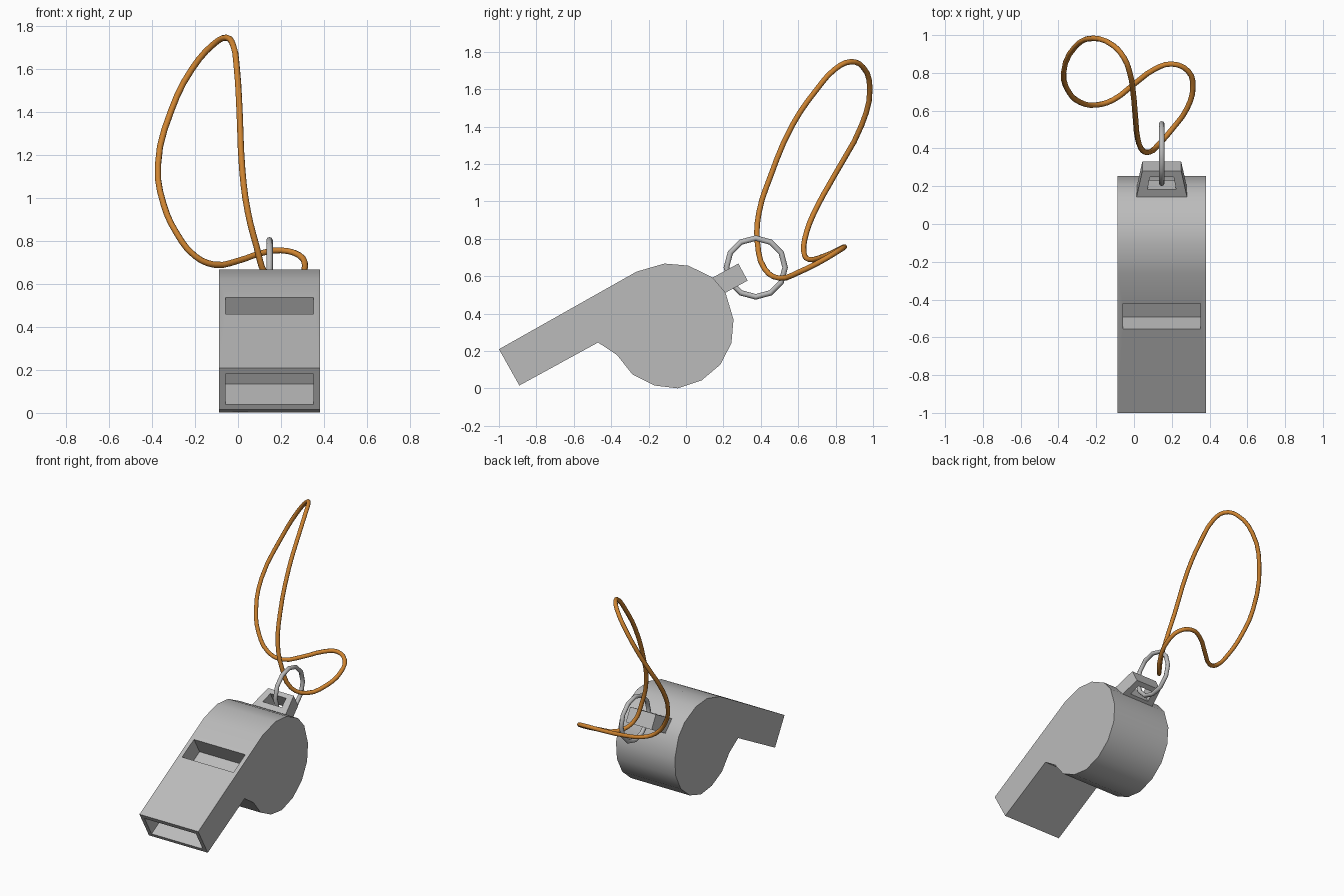
import bpy, bmesh, math
from mathutils import Vector

if "Cube" in bpy.data.objects:
    bpy.data.objects.remove(bpy.data.objects["Cube"])


def material(name, colour):
    m = bpy.data.materials.new(name)
    m.diffuse_color = (*colour, 1)
    m.use_nodes = True
    m.node_tree.nodes["Principled BSDF"].inputs["Base Color"].default_value = m.diffuse_color
    return m


METAL = material("grey metal", (0.50, 0.50, 0.50))
CORD = material("orange cord", (0.62, 0.23, 0.03))
CX = 0.147  # centre plane of the whistle


def make(name, bm, mat):
    bmesh.ops.recalc_face_normals(bm, faces=bm.faces[:])
    me = bpy.data.meshes.new(name)
    bm.to_mesh(me)
    bm.free()
    ob = bpy.data.objects.new(name, me)
    bpy.context.collection.objects.link(ob)
    me.materials.append(mat)
    return ob


def select(ob):
    bpy.ops.object.select_all(action='DESELECT')
    ob.select_set(True)
    bpy.context.view_layer.objects.active = ob


def smooth(ob, degrees):
    select(ob)
    bpy.ops.object.shade_smooth_by_angle(angle=math.radians(degrees))


def prism(name, profile, half):
    """Extrude a (y, z) outline across x, centred on the whistle plane."""
    bm = bmesh.new()
    a, b = ([bm.verts.new((CX + sx * half, y, z)) for y, z in profile] for sx in (-1, 1))
    bm.faces.new(a)
    bm.faces.new(b)
    n = len(profile)
    for i in range(n):
        j = (i + 1) % n
        bm.faces.new((a[i], a[j], b[j], b[i]))
    return make(name, bm, METAL)


# Whistle body: sloping mouthpiece running into a round drum
body = prism("whistle_body", [
    (-1.0, .21), (-.264, .625), (-.115, .668), (.013, .657), (.142, .593),
    (.211, .513), (.254, .369), (.243, .243), (.184, .128), (.083, .043),
    (-.045, .001), (-.168, .016), (-.286, .075), (-.369, .179), (-.47, .246),
    (-.891, .016)], 0.235)


# Mouth opening and air slot, cut in the slanted frame of the mouthpiece
def slanted(s, t):
    return (-1 + .871 * s + .491 * t, .21 + .491 * s - .871 * t)


for s0, s1, t0, t1 in ((-.1, .19, .034, .195), (.511, .666, -.1, .13)):
    cutter = prism("cutter", [slanted(s0, t0), slanted(s1, t0),
                              slanted(s1, t1), slanted(s0, t1)], 0.205)
    cutter.hide_render = True
    mod = body.modifiers.new("cut", 'BOOLEAN')
    mod.operation = 'DIFFERENCE'
    mod.solver = 'EXACT'
    mod.object = cutter
    select(body)
    bpy.ops.object.modifier_apply(modifier=mod.name)
    bpy.data.objects.remove(cutter)
smooth(body, 30)

# Tapered lug with a hole for the ring
bm = bmesh.new()
outer = [(-.135, -.005), (.135, -.005), (.103, .157), (-.103, .157)]
inner = [(-.076, .045), (.076, .045), (.063, .122), (-.063, .122)]
layers = []
for t in (0, .104):
    layers.append([[bm.verts.new((CX + x, .142 + .879 * s + .478 * t,
                                  .593 + .478 * s - .879 * t)) for x, s in loop]
                   for loop in (outer, inner)])
(to, ti), (bo, bi) = layers
for i in range(4):
    j = (i + 1) % 4
    for p, q in ((to, ti), (bo, bi), (to, bo), (ti, bi)):
        bm.faces.new((p[i], p[j], q[j], q[i]))
make("ring_lug", bm, METAL)

# Split ring, upright through the lug
bpy.ops.mesh.primitive_torus_add(major_segments=12, minor_segments=8,
                                 major_radius=.157, minor_radius=.015,
                                 location=(CX, .373, .647),
                                 rotation=(0, math.pi / 2, 0))
ring = bpy.context.object
ring.name = "key_ring"
ring.data.materials.append(METAL)
smooth(ring, 60)

# Looped cord threaded through the ring
path = [
    (-.053, .88, 1.747), (-.11, .945, 1.72), (-.215, .983, 1.60),
    (-.31, .94, 1.41), (-.373, .80, 1.15), (-.346, .70, .97),
    (-.286, .645, .837), (-.20, .63, .73), (-.11, .657, .69),
    (.0, .74, .708), (.11, .82, .744), (.20, .847, .757),
    (.286, .81, .733), (.312, .73, .685), (.28, .61, .625),
    (.20, .50, .59), (.13, .42, .64), (.085, .382, .78),
    (.045, .39, .94), (.02, .45, 1.13), (.007, .57, 1.41),
    (-.005, .70, 1.60), (-.022, .80, 1.71)]
cu = bpy.data.curves.new("cord", 'CURVE')
cu.dimensions = '3D'
cu.bevel_depth = .0145
cu.bevel_resolution = 2
cu.resolution_u = 3
sp = cu.splines.new('BEZIER')
sp.bezier_points.add(len(path) - 1)
for bp, co in zip(sp.bezier_points, path):
    bp.co = Vector(co)
    bp.handle_left_type = bp.handle_right_type = 'AUTO'
sp.use_cyclic_u = True
cord = bpy.data.objects.new("cord", cu)
bpy.context.collection.objects.link(cord)
cu.materials.append(CORD)
select(cord)
bpy.ops.object.convert(target='MESH')
smooth(bpy.context.object, 60)
